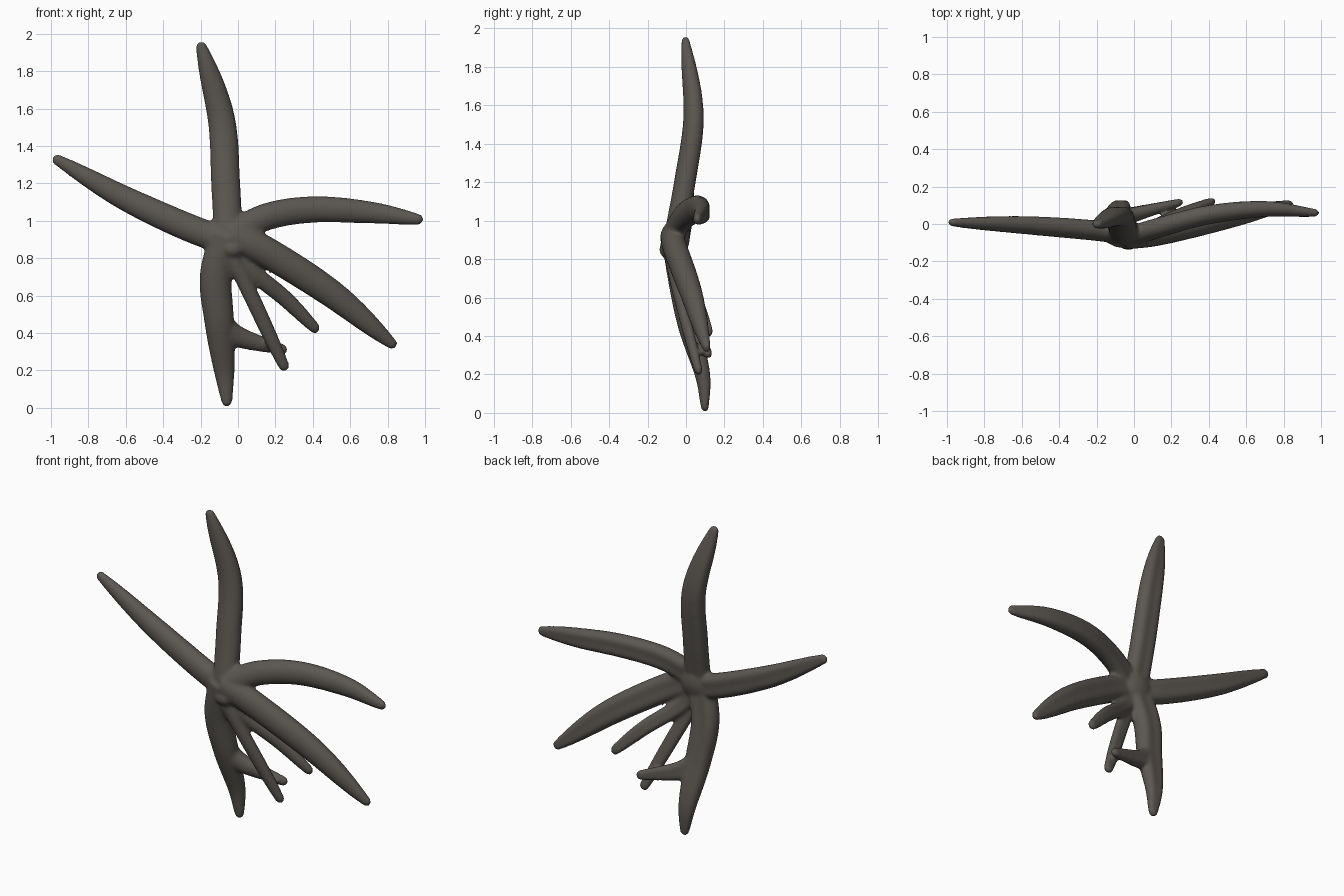
import bpy, bmesh, math
from mathutils import Vector

if "Cube" in bpy.data.objects:
    bpy.data.objects.remove(bpy.data.objects["Cube"])

SIDES, STEPS, TIP = 28, 12, .03

# Each arm: half width at the base, taper power, then a few centre line points out to the tip
ARMS = {
    "top_arm": (.078, 5, (-.05, -.06, .88), (-.066, 0, 1.2), (-.09, .045, 1.55), (-.195, 0, 1.93)),
    "left_arm": (.076, 3, (-.02, -.06, .9), (-.2, -.03, .938), (-.6, 0, 1.118), (-.965, .01, 1.325)),
    "right_arm": (.073, 4, (-.04, -.07, .92), (.15, -.01, 1.02), (.4, .055, 1.06), (.7, .085, 1.045),
                  (.962, .062, 1.008)),
    "lower_right_arm": (.082, 4, (-.05, -.07, .92), (.13, -.05, .845), (.5, .035, .61), (.822, .108, .343)),
    "bottom_arm": (.088, 3, (-.06, -.06, .93), (-.118, -.025, .7), (-.1, .02, .46), (-.074, .09, .2),
                   (-.06, .1, .035)),
    "side_branch": (.072, 1, (-.11, .02, .46), (0, .055, .38), (.235, .115, .312)),
    "short_arm": (.047, 4, (-.02, -.05, .84), (.06, -.03, .74), (.25, .055, .585), (.41, .12, .427)),
    "thin_arm": (.043, 4, (-.04, -.08, .82), (.06, -.035, .62), (.245, .065, .225)),
}


def spline(pts):
    """Smooth curve through the points"""
    p = [Vector(q) for q in pts]
    p = [2 * p[0] - p[1]] + p + [2 * p[-1] - p[-2]]
    out = []
    for i in range(1, len(p) - 2):
        a, b, c, d = p[i - 1:i + 3]
        for k in range(STEPS):
            t = k / STEPS
            out.append(.5 * (2 * b + (c - a) * t + (2 * a - 5 * b + 4 * c - d) * t * t
                             + (3 * b - a - 3 * c + d) * t ** 3))
    return out + [p[-2]]


def add_arm(bm, base, power, *pts):
    """Flattened tapering tube with a shallow groove along its back"""
    line = spline(pts)
    dist = [0]
    for p, q in zip(line, line[1:]):
        dist.append(dist[-1] + (q - p).length)
    rings = []

    def ring(pos, tan, r):
        back = Vector((0, 1, 0))
        back = (back - tan * back.dot(tan)).normalized()
        side = tan.cross(back)
        vs = []
        for k in range(SIDES):
            a = 2 * math.pi * k / SIDES
            s = math.sin(a)
            depth = .8 * s if s < 0 else .8 * s * (1 - .25 * s ** 8)
            vs.append(bm.verts.new(pos + side * (r * math.cos(a)) + back * (r * depth)))
        rings.append(vs)

    last = len(line) - 1
    for i, q in enumerate(line):
        tan = (line[min(i + 1, last)] - line[max(i - 1, 0)]).normalized()
        ring(q, tan, TIP + (base - TIP) * (1 - (dist[i] / dist[-1]) ** power))
    for k in range(1, 6):                       # rounded tip
        a = k * math.pi / 2 / 5.3
        ring(line[-1] + tan * TIP * math.sin(a), tan, TIP * math.cos(a))
    for u, v in zip(rings, rings[1:]):
        for k in range(SIDES):
            n = (k + 1) % SIDES
            bm.faces.new((u[k], u[n], v[n], v[k]))
    bm.faces.new(rings[0][::-1])
    bm.faces.new(rings[-1])


bm = bmesh.new()
for arm in ARMS.values():
    add_arm(bm, *arm)

# Central body and the small knob on its front
for centre, r, scale in (((-.05, -.045, .92), .11, (1, .6, 1)), ((-.03, -.09, .85), .055, (1.1, .9, .9))):
    made = bmesh.ops.create_uvsphere(bm, u_segments=24, v_segments=16, radius=r)
    bmesh.ops.scale(bm, vec=scale, verts=made["verts"])
    bmesh.ops.translate(bm, vec=centre, verts=made["verts"])
bmesh.ops.recalc_face_normals(bm, faces=bm.faces)

mesh = bpy.data.meshes.new("starfish")
bm.to_mesh(mesh)
bm.free()
obj = bpy.data.objects.new("starfish", mesh)
bpy.context.collection.objects.link(obj)
bpy.context.view_layer.objects.active = obj
obj.select_set(True)

# Fuse the arms into one skin and soften the joints
fuse = obj.modifiers.new("fuse", "REMESH")
fuse.mode = "VOXEL"
fuse.voxel_size = .01
soft = obj.modifiers.new("soften", "SMOOTH")
soft.factor = .5
soft.iterations = 8
for name in ("fuse", "soften"):
    bpy.ops.object.modifier_apply(modifier=name)

mat = bpy.data.materials.new("dark warm grey")
mat.diffuse_color = (.105, .095, .083, 1)
mat.use_nodes = True
mat.node_tree.nodes["Principled BSDF"].inputs["Base Color"].default_value = mat.diffuse_color
obj.data.materials.clear()
obj.data.materials.append(mat)
bpy.ops.object.shade_smooth()
